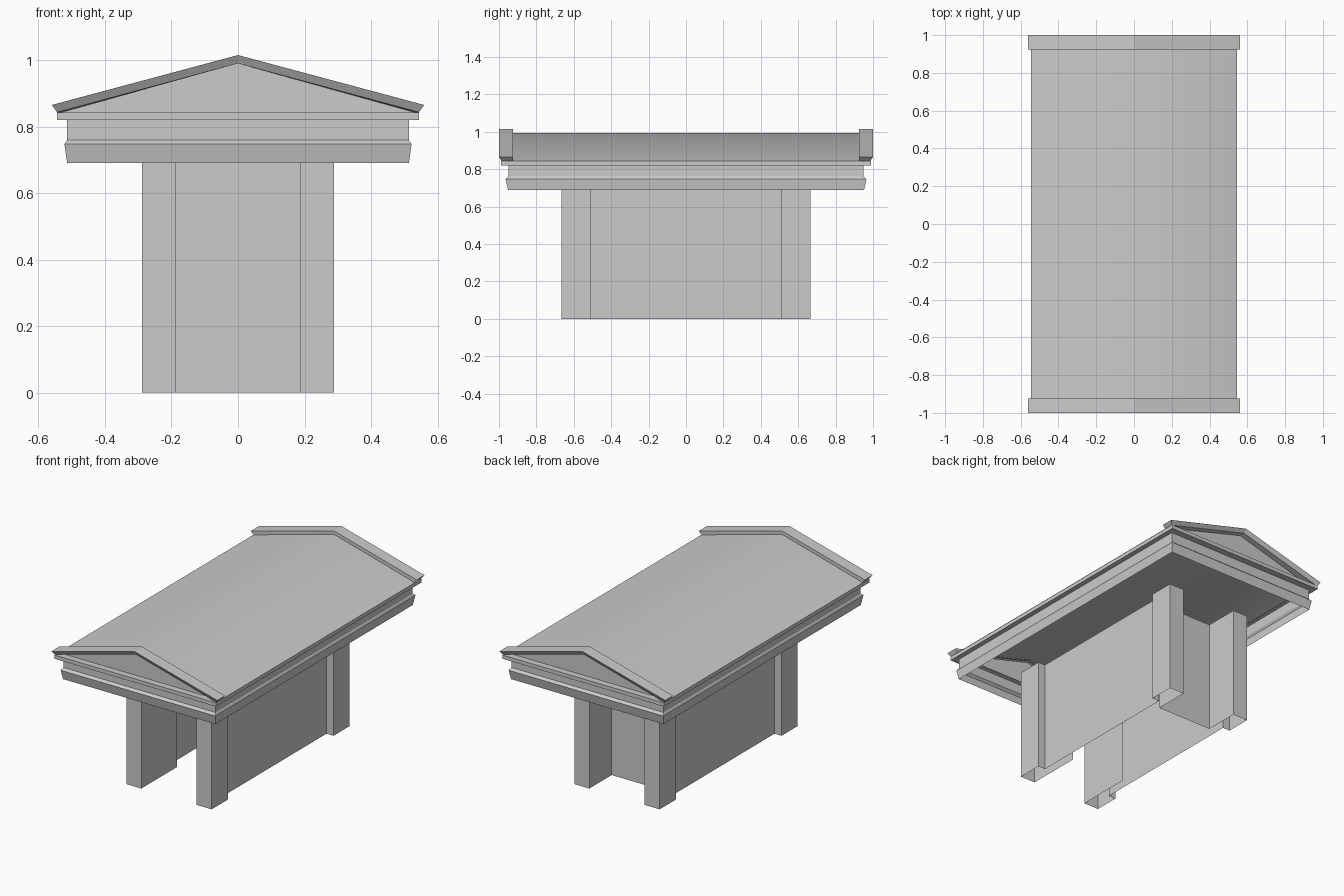
import bpy, bmesh

if "Cube" in bpy.data.objects:
    bpy.data.objects.remove(bpy.data.objects["Cube"])


def strip_object(name, rows, closed=False, caps=False, mirror_y=False):
    """Skin quads between successive rows of points."""
    bm = bmesh.new()
    vs = [[bm.verts.new(p) for p in row] for row in rows]
    n = len(rows[0])
    for a, b in zip(vs, vs[1:]):
        for i in range(n if closed else n - 1):
            j = (i + 1) % n
            bm.faces.new((a[i], a[j], b[j], b[i]))
    if caps:
        bm.faces.new([r[0] for r in vs])
        bm.faces.new([r[-1] for r in reversed(vs)])
    bmesh.ops.recalc_face_normals(bm, faces=bm.faces)
    me = bpy.data.meshes.new(name)
    bm.to_mesh(me)
    bm.free()
    ob = bpy.data.objects.new(name, me)
    bpy.context.collection.objects.link(ob)
    if mirror_y:
        m = ob.modifiers.new("mirror", 'MIRROR')
        m.use_axis = (False, True, False)
    return ob


# Walls: one plan outline with corner piers, open porch at the front, recessed rear wall
half = [(.187, -.32), (.187, -.665), (.288, -.665), (.288, -.51), (.24, -.51),
        (.24, .51), (.288, .51), (.288, .665), (.187, .665), (.187, .45)]
plan = half + [(-x, y) for x, y in reversed(half)]
strip_object("walls", [[(x, y, z) for x, y in plan] for z in (0, .69)])

# Entablature: hollow moulded ring (half width, half depth, height)
profile = [(.514, .952, .69), (.522, .965, .747), (.514, .95, .76),
           (.514, .95, .82), (.544, .99, .82), (.544, .99, .843), (.514, .95, .843)]
strip_object("entablature",
             [[(-x, -y, z), (x, -y, z), (x, y, z), (-x, y, z)] for x, y, z in profile],
             closed=True)

# Raking cornices (half width, eave height, apex height, depth)
rake = [(.53, .843, .99, .95), (.544, .843, .99, .985), (.56, .865, 1.015, 1.0),
        (.56, .865, 1.015, .925), (.544, .845, .993, .925)]
strip_object("raking_cornice",
             [[(-x, -y, e), (0, -y, a), (x, -y, e)] for x, e, a, y in rake],
             caps=True, mirror_y=True)

# Recessed gable panels
strip_object("gable_panel",
             [[(-.54, -.95, .843), (0, -.95, .843), (.54, -.95, .843)],
              [(-.53, -.95, .846), (0, -.95, .99), (.53, -.95, .846)]],
             mirror_y=True)

# Smooth-shaded roof
roof = strip_object("roof", [[(-.544, y, .845), (0, y, .994), (.544, y, .845)]
                             for y in (-.94, .94)])
for p in roof.data.polygons:
    p.use_smooth = True
